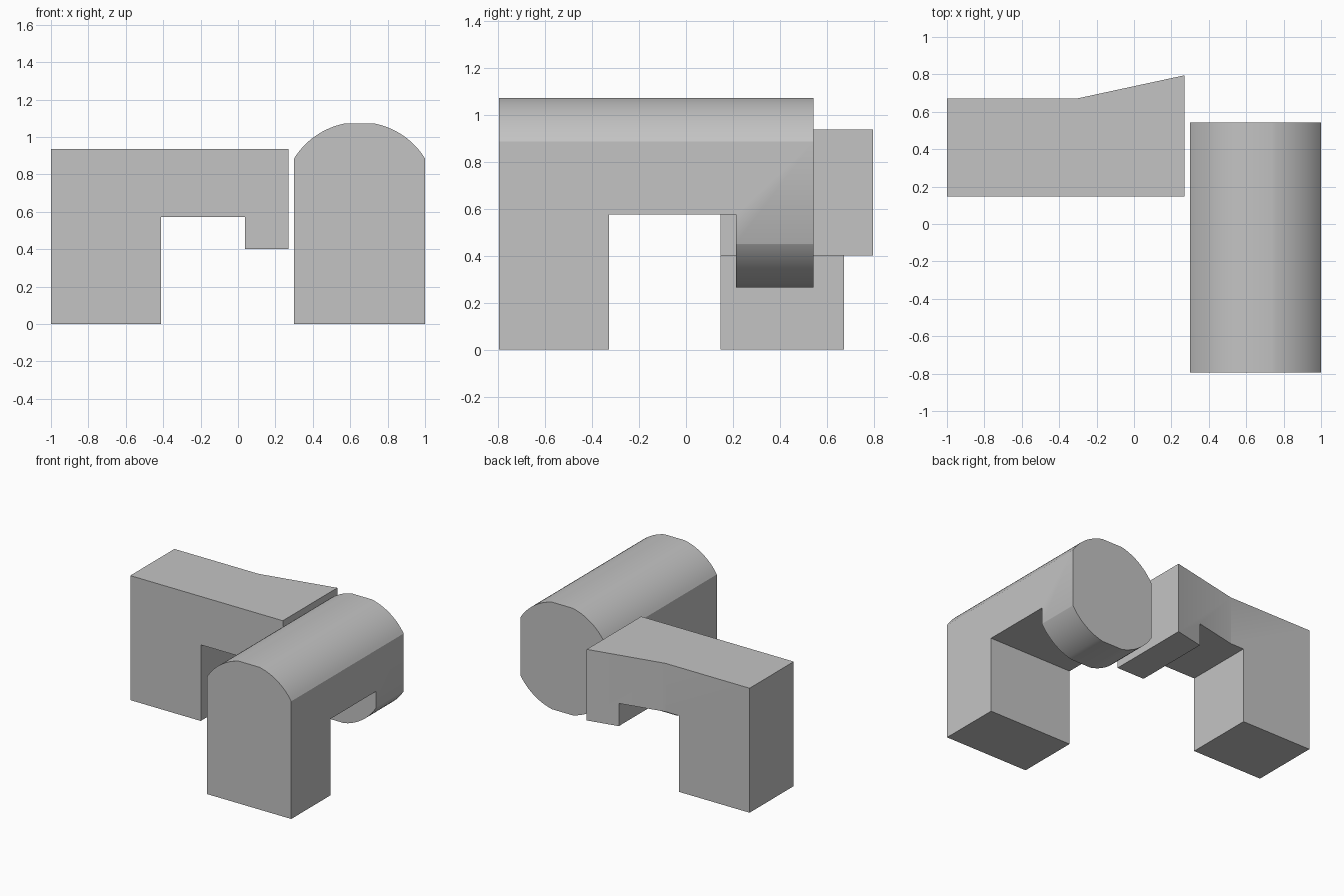
import bpy, bmesh, math
from mathutils import Vector

default = bpy.data.objects.get("Cube")
if default:
    bpy.data.objects.remove(default, do_unlink=True)

grey = bpy.data.materials.new("plain grey")
grey.use_nodes = True
colour = (0.55, 0.55, 0.55, 1)
grey.diffuse_color = colour
grey.node_tree.nodes["Principled BSDF"].inputs["Base Color"].default_value = colour


def prism(name, profile, y0, y1):
    """Extrude an x-z profile along y."""
    bm = bmesh.new()
    face = bm.faces.new([bm.verts.new((x, y0, z)) for x, z in profile])
    new = bmesh.ops.extrude_face_region(bm, geom=[face])["geom"]
    verts = [v for v in new if isinstance(v, bmesh.types.BMVert)]
    bmesh.ops.translate(bm, verts=verts, vec=Vector((0, y1 - y0, 0)))
    bmesh.ops.recalc_face_normals(bm, faces=bm.faces)
    mesh = bpy.data.meshes.new(name)
    bm.to_mesh(mesh)
    bm.free()
    mesh.materials.append(grey)
    obj = bpy.data.objects.new(name, mesh)
    bpy.context.collection.objects.link(obj)
    return obj


def activate(obj):
    bpy.ops.object.select_all(action="DESELECT")
    obj.select_set(True)
    bpy.context.view_layer.objects.active = obj


def cut(obj, cutter):
    cutter.hide_render = True
    mod = obj.modifiers.new("cut", "BOOLEAN")
    mod.operation, mod.solver, mod.object = "DIFFERENCE", "EXACT", cutter
    activate(obj)
    bpy.ops.object.modifier_apply(modifier=mod.name)
    bpy.data.objects.remove(cutter, do_unlink=True)


# Round section with flattened top, bottom and sides
CX, CZ, R = 0.65, 0.668, 0.412
HALF_W, HALF_H = 0.35, 0.403


def arc(half_width, sign):
    """Right-to-left arc, flattened at its crest."""
    a0, a1 = math.acos(half_width / R), math.asin(HALF_H / R)
    side = [a0 + (a1 - a0) * i / 14 for i in range(15)]
    angles = side + [math.pi - a for a in reversed(side)]
    return [(CX + R * math.cos(a), CZ + sign * R * math.sin(a)) for a in angles]


# Arched block: leg, bridge and rounded hanging end
arched = prism("arched_block", [(CX - HALF_W, 0), (CX + HALF_W, 0)] + arc(HALF_W, 1),
               -0.795, 0.542)
cut(arched, prism("gap_cutter", [(0.1, -0.2), (1.2, -0.2), (1.2, 0.575), (0.1, 0.575)],
                  -0.327, 0.213))
cut(arched, prism("underside_cutter", [(CX - 0.4, -0.1), (CX + 0.4, -0.1)] + arc(0.4, -1),
                  -0.1, 0.7))

# Flared block: leg, bridge and short hook, with a back that widens
START, END, BACK, FLARE = -0.3, 0.27, 0.672, 0.795
flared = prism("flared_block",
               [(-1, 0), (-0.413, 0), (-0.413, 0.573), (START, 0.573), (0.038, 0.573),
                (0.038, 0.402), (END, 0.402), (END, 0.937), (START, 0.937), (-1, 0.937)],
               0.147, BACK)
for v in flared.data.vertices:
    if v.co.y > 0.5 and v.co.x > START:
        v.co.y += (FLARE - BACK) * (v.co.x - START) / (END - START)

# Split the flared back at the bend so each half stays planar
bm = bmesh.new()
bm.from_mesh(flared.data)
bmesh.ops.bisect_plane(bm, geom=bm.verts[:] + bm.edges[:] + bm.faces[:],
                       plane_co=(START, 0, 0), plane_no=(1, 0, 0))
bm.verts.ensure_lookup_table()
bend = [v for v in bm.verts if abs(v.co.x - START) < 1e-4 and v.co.y > 0.5]
if len(bend) == 2 and not bm.edges.get(bend):
    bmesh.ops.connect_verts(bm, verts=bend)
bm.to_mesh(flared.data)
bm.free()

for obj in (arched, flared):
    activate(obj)
    bpy.ops.object.shade_smooth_by_angle(angle=math.radians(30))
